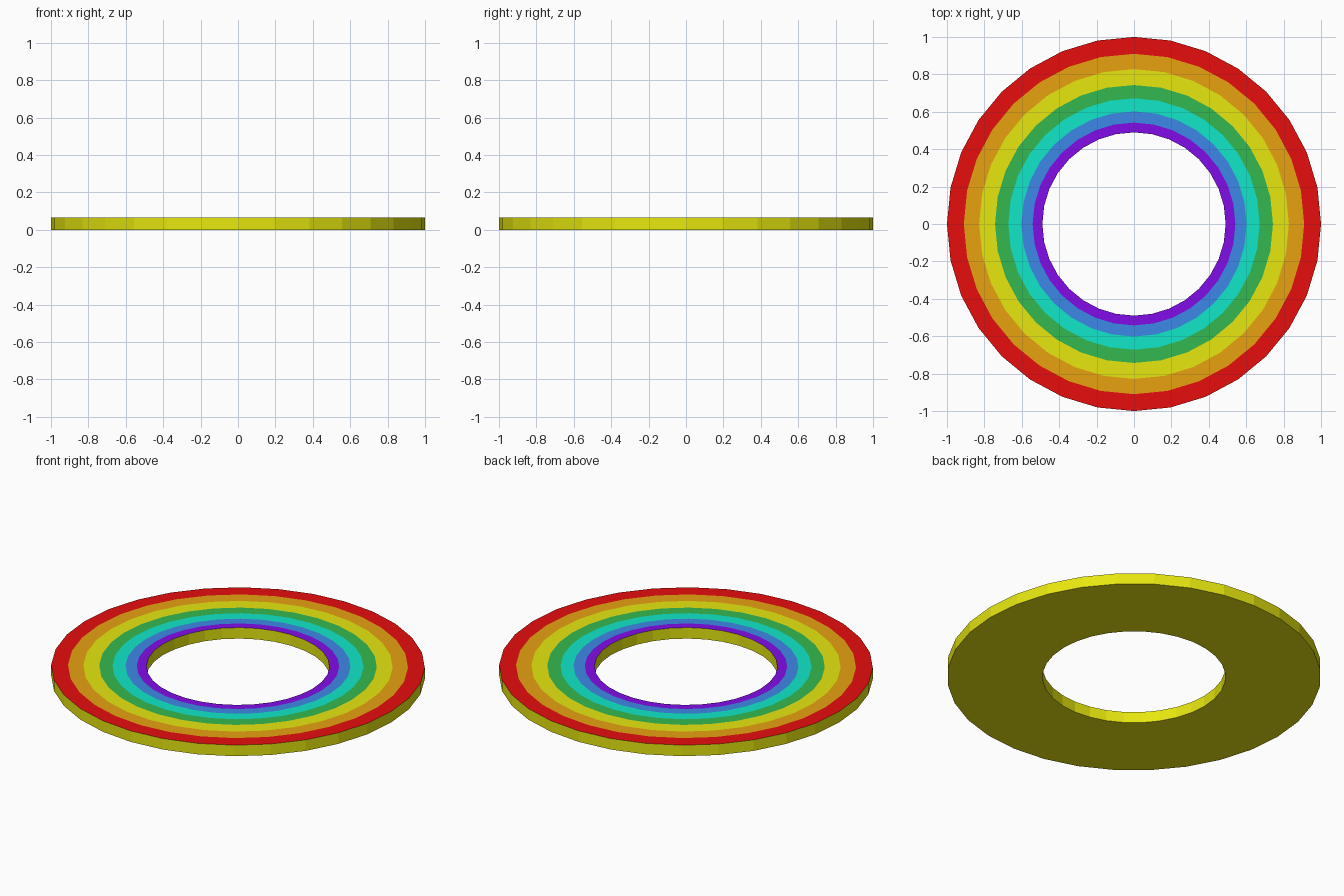
import bpy, bmesh, math

if "Cube" in bpy.data.objects:
    bpy.data.objects.remove(bpy.data.objects["Cube"])

SIDES = 32
HEIGHT = 0.065
# Band edges from outside to inside, one colour between each pair
RADII = [1.0, 0.91, 0.828, 0.743, 0.672, 0.602, 0.542, 0.49]
COLOURS = [
    ("red", (0.8, 0.004, 0.004)),
    ("orange", (0.8, 0.36, 0.005)),
    ("yellow", (0.8, 0.8, 0.005)),
    ("green", (0.034, 0.485, 0.08)),
    ("turquoise", (0.005, 0.8, 0.58)),
    ("blue", (0.045, 0.246, 0.8)),
    ("purple", (0.22, 0.004, 0.8)),
]
YELLOW = 2

mesh = bpy.data.meshes.new("rainbow_ring")
ring = bpy.data.objects.new("rainbow_ring", mesh)
bpy.context.collection.objects.link(ring)
for name, rgb in COLOURS:
    mat = bpy.data.materials.new(name)
    mat.diffuse_color = (*rgb, 1.0)
    mat.use_nodes = True
    mat.node_tree.nodes["Principled BSDF"].inputs["Base Color"].default_value = mat.diffuse_color
    mesh.materials.append(mat)

bm = bmesh.new()


def loop(radius, z):
    """One circle of vertices."""
    return [bm.verts.new((radius * math.cos(2 * math.pi * i / SIDES),
                          radius * math.sin(2 * math.pi * i / SIDES), z))
            for i in range(SIDES)]


def bridge(a, b, colour):
    """Join two circles with a band of quads."""
    for i in range(SIDES):
        j = (i + 1) % SIDES
        bm.faces.new((a[i], a[j], b[j], b[i])).material_index = colour


# Striped top
top = [loop(r, HEIGHT) for r in RADII]
for k in range(len(COLOURS)):
    bridge(top[k], top[k + 1], k)

# Yellow walls and underside
outer, inner = loop(RADII[0], 0), loop(RADII[-1], 0)
bridge(outer, top[0], YELLOW)
bridge(top[-1], inner, YELLOW)
bridge(inner, outer, YELLOW)

bmesh.ops.recalc_face_normals(bm, faces=bm.faces)
bm.to_mesh(mesh)
bm.free()
